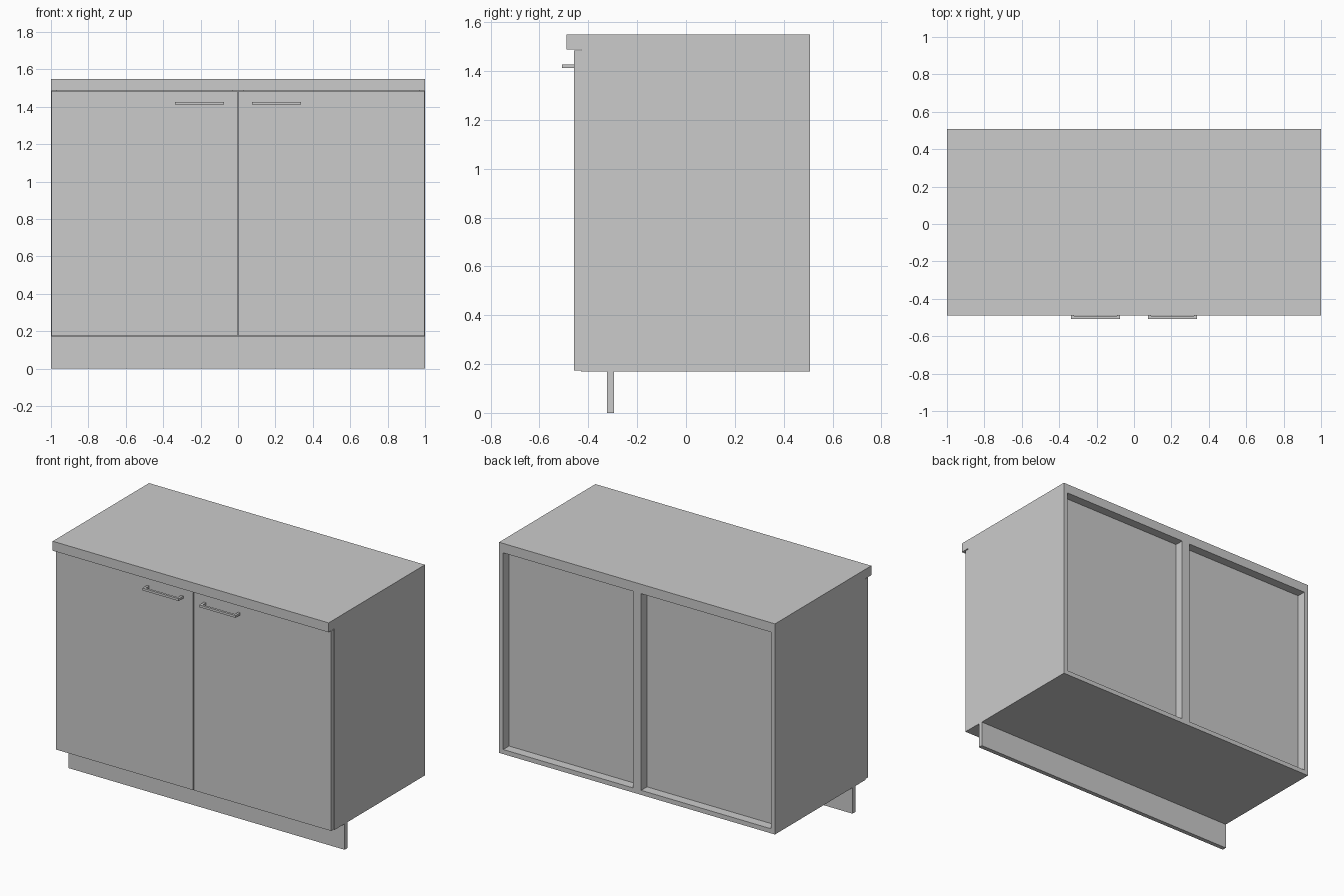
import bpy

if "Cube" in bpy.data.objects:
    bpy.data.objects.remove(bpy.data.objects["Cube"])


def box(name, x, y, z):
    """Box from (min, max) ranges on each axis."""
    bpy.ops.mesh.primitive_cube_add(
        size=1, location=[(a + b) / 2 for a, b in (x, y, z)])
    ob = bpy.context.object
    ob.name = name
    ob.scale = [b - a for a, b in (x, y, z)]
    bpy.ops.object.transform_apply(location=False, rotation=False, scale=True)
    return ob


FRONT, BACK = -0.429, 0.507       # carcass depth
BASE, TOP = 0.17, 1.488           # carcass underside, worktop underside
T = 0.03                          # panel thickness
DOOR = -0.459                     # door face

# Carcass: worktop, floor, divider and plinth
box("worktop", (-1, 1), (-0.49, BACK), (TOP, 1.55))
box("floor_panel", (-1 + T, 1 - T), (FRONT, BACK), (BASE, BASE + T))
box("divider", (-T, T), (FRONT, BACK), (BASE + T, TOP))
box("plinth", (-1, 1), (-0.324, -0.295), (0, BASE))

for side, s in (("left", -1), ("right", 1)):
    def span(a, b):
        return tuple(sorted((s * a, s * b)))

    # Side panel and recessed back panel
    box(side + "_side_panel", span(1 - T, 1), (FRONT, BACK), (BASE, TOP))
    box(side + "_back_panel", span(T, 1 - T), (0.427, 0.447), (BASE + T, TOP))

    # Door with a thin gap all round
    box(side + "_door", span(0.003, 0.997), (DOOR, FRONT - 0.001), (0.174, 1.484))

    # Bar handle on two posts
    z = (1.412, 1.427)
    box(side + "_handle_bar", span(0.075, 0.337), (-0.507, -0.492), z)
    for i, x in enumerate((0.075, 0.322)):
        box(f"{side}_handle_post_{i + 1}", span(x, x + 0.015), (-0.492, DOOR), z)
